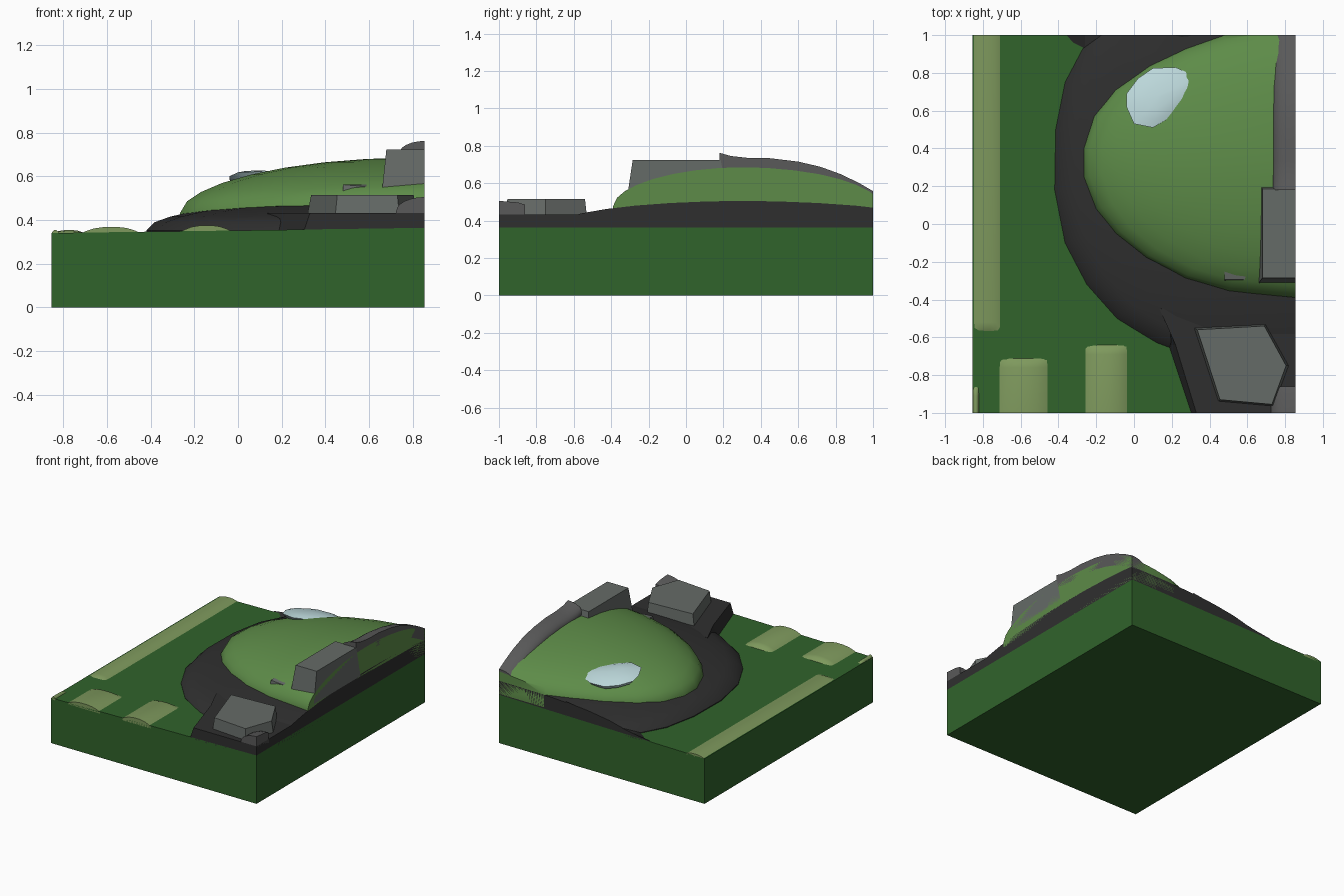
import bpy, bmesh, math
from mathutils import Vector

if "Cube" in bpy.data.objects:
    bpy.data.objects.remove(bpy.data.objects["Cube"])

W, D = 0.855, 1.0
COLOURS = {
    "grass": (0.03, 0.125, 0.024), "hill": (0.11, 0.26, 0.065),
    "asphalt": (0.028, 0.028, 0.028), "dry": (0.21, 0.32, 0.11),
    "concrete": (0.13, 0.145, 0.135), "pipe": (0.10, 0.10, 0.10),
    "water": (0.50, 0.68, 0.70)}
MATS = {}
for key, c in COLOURS.items():
    MATS[key] = bpy.data.materials.new(key)
    MATS[key].diffuse_color = (*c, 1)


def loft(name, rings, mat, clip=False, smooth=None):
    """Skin a stack of equal-length point rings, cap both ends, optionally cut to the block."""
    bm = bmesh.new()
    vr = [[bm.verts.new(p) for p in r] for r in rings]
    n = len(rings[0])
    for a, b in zip(vr, vr[1:]):
        for i in range(n):
            j = (i + 1) % n
            bm.faces.new((a[i], a[j], b[j], b[i]))
    bm.faces.new(vr[0][::-1])
    bm.faces.new(vr[-1])
    if clip:
        for co, no in (((W, 0, 0), (1, 0, 0)), ((0, D, 0), (0, 1, 0)),
                       ((-W, 0, 0), (-1, 0, 0)), ((0, -D, 0), (0, -1, 0))):
            res = bmesh.ops.bisect_plane(bm, geom=bm.verts[:] + bm.edges[:] + bm.faces[:],
                                         plane_co=co, plane_no=no, clear_outer=True)
            cut = [e for e in res["geom_cut"] if isinstance(e, bmesh.types.BMEdge) and e.is_boundary]
            if cut:
                bmesh.ops.edgeloop_fill(bm, edges=cut)
    bmesh.ops.recalc_face_normals(bm, faces=bm.faces[:])
    me = bpy.data.meshes.new(name)
    bm.to_mesh(me)
    bm.free()
    ob = bpy.data.objects.new(name, me)
    bpy.context.collection.objects.link(ob)
    me.materials.append(MATS[mat])
    if smooth:
        bpy.ops.object.select_all(action='DESELECT')
        ob.select_set(True)
        bpy.context.view_layer.objects.active = ob
        bpy.ops.object.shade_smooth_by_angle(angle=math.radians(smooth))
    return ob


def ground(x):
    return 0.352 + 0.012 * x / W


def mound(name, outline, centre, skirt, edge_z, top_z, mat, power=0.5):
    """Dome over a free outline, with elliptic height."""
    cx, cy = centre
    rings = [[(x, y, skirt) for x, y in outline]]
    for t in (1, .97, .91, .82, .7, .55, .38, .2, .05):
        f = (1 - t * t) ** power
        rings.append([(cx + (x - cx) * t, cy + (y - cy) * t,
                       edge_z(x) + (top_z - edge_z(x)) * f) for x, y in outline])
    return loft(name, rings, mat, clip=True, smooth=40)


def frustum(name, bottom, top, z0, z1, mat):
    return loft(name, [[(x, y, z0) for x, y in bottom], [(x, y, z1) for x, y in top]], mat)


# ground block, top tilted slightly
corners = [(-W, -D), (W, -D), (W, D), (-W, D)]
loft("ground_block", [[(x, y, 0) for x, y in corners],
                      [(x, y, ground(x)) for x, y in corners]], "grass")

# dark embankment around the hill
bank = [(-.20, 1.02), (-.27, .93), (-.365, .75), (-.415, .5), (-.42, .18), (-.365, -.1),
        (-.25, -.32), (-.09, -.5), (.12, -.63), (.3, -.70), (.6, -.74), (.9, -.74),
        (1.4, -.5), (1.7, .3), (1.5, 1.1), (.9, 1.4), (.4, 1.35), (.0, 1.2)]
mound("embankment", bank, (.8, .3), .335, lambda x: .352, .505, "asphalt")

# green hill
hill = [(.48, 1.0), (.27, .93), (.08, .84), (-.1, .71), (-.21, .57), (-.265, .4), (-.265, .25),
        (-.2, .08), (-.1, -.05), (.06, -.18), (.27, -.29), (.5, -.355), (.86, -.39),
        (1.3, -.3), (1.6, .3), (1.3, .95), (.9, 1.05), (.65, 1.03)]
mound("hill", hill, (.8, .3), .37, lambda x: .443 + .04 * max(min(x, .9), -.3), .685, "hill", .55)

# dark ramp along the back edge
ramp = []
for x, y, z in ((-.40, .998, .352), (-.26, .93, .37), (0, .94, .42), (.3, .99, .462)):
    ramp.append([(x, 1.0, .335), (x, y, .335), (x, y, z - .015), (x, 1.0, z)])
loft("back_ramp", ramp, "asphalt")

# dark platform at the front right corner
frustum("platform", [(.13, -.44), (.18, -.64), (.30, -1), (W, -1), (W, -.35)],
        [(.135, -.45), (.22, -.64), (.33, -1), (W, -1), (W, -.35)], .345, .432, "asphalt")

# five-sided building
top5 = [(.335, -.56), (.69, -.54), (.805, -.75), (.73, -.955), (.455, -.93)]
bot5 = [(.59 + (x - .59) * 1.07, -.75 + (y + .75) * 1.05) for x, y in top5]
frustum("front_building", bot5, top5, .42, .515, "concrete")

# tapered building on the hill
frustum("hill_building", [(.655, -.32), (W, -.32), (W, .235), (.655, .235)],
        [(.68, -.285), (W, -.285), (W, .185), (.68, .185)], .49, .724, "concrete")

# small wedge in the hill slope
loft("hill_wedge", [[(.48, -.30, .515), (.64, -.30, .53), (.65, -.27, .55), (.48, -.24, .53)],
                    [(.48, -.295, .562), (.64, -.295, .548), (.64, -.27, .563), (.48, -.235, .562)]],
     "concrete")

# large curved pipe on the right edge, and the short one at the corner


def half_pipe(name, spine, width, drop, base):
    rings = []
    for y, z in spine:
        arc = [(W - width * math.sin(a), y, z - drop * (1 - math.cos(a)))
               for a in [math.pi / 2 * k / 6 for k in range(7)]]
        rings.append(arc + [(W - width, y, z - base), (W, y, z - base)])
    return loft(name, rings, "pipe", smooth=50)


half_pipe("large_pipe", [(.18, .762), (.24, .745), (.33, .735), (.45, .733), (.6, .715), (.72, .687),
                         (.83, .647), (.93, .598), (1, .557)], .118, .06, .095)
half_pipe("corner_pipe", [(-1, .505), (-.90, .497), (-.86, .485)], .13, .065, .08)

# pond: thin lens tilted to follow the slope
pond = [(-.04, .62), (-.04, .69), (.02, .77), (.1, .825), (.22, .83), (.33, .78), (.34, .73),
        (.3, .66), (.2, .57), (.1, .51), (.0, .53)]
lens = []
for t, h in ((.85, -.03), (1, 0), (.75, .014), (.4, .023), (.05, .026)):
    lens.append([(.14 + (x - .14) * t, .68 + (y - .68) * t,
                  .588 - .2 * (y - .68) * t + h) for x, y in pond])
loft("pond", lens, "water", smooth=40)


# dry field strips with rounded tops
def field(name, x0, x1, y0, y1, h, soft_back=True):
    rings = []
    spots = [(y0, 1)] + ([(y1 - .05, 1), (y1 - .02, .75), (y1, .1)] if soft_back else [(y1, 1)])
    for y, s in spots:
        row = [(x0, y, .33)]
        for u in (0, .08, .22, .4, .6, .78, .92, 1):
            x = x0 + (x1 - x0) * u
            row.append((x, y, ground(x) - .004 + h * s * (1 - abs(2 * u - 1) ** 2.5)))
        rings.append(row + [(x1, y, .33)])
    return loft(name, rings, "dry", smooth=40)


field("field_middle", -.72, -.45, -1, -.71, .029)
field("field_right", -.265, -.03, -1, -.64, .03)
field("field_corner", -W, -.82, -1, -.86, .018)
strip = field("field_left", -W, -.70, -1, .57, .017)
strip.rotation_euler.z = 0
for v in strip.data.vertices:       # soft end faces the front
    v.co.y = -v.co.y
strip.data.flip_normals()

for m in bpy.data.materials:
    if m.users and not m.is_grease_pencil:
        m.use_nodes = True
        m.node_tree.nodes["Principled BSDF"].inputs["Base Color"].default_value = m.diffuse_color
